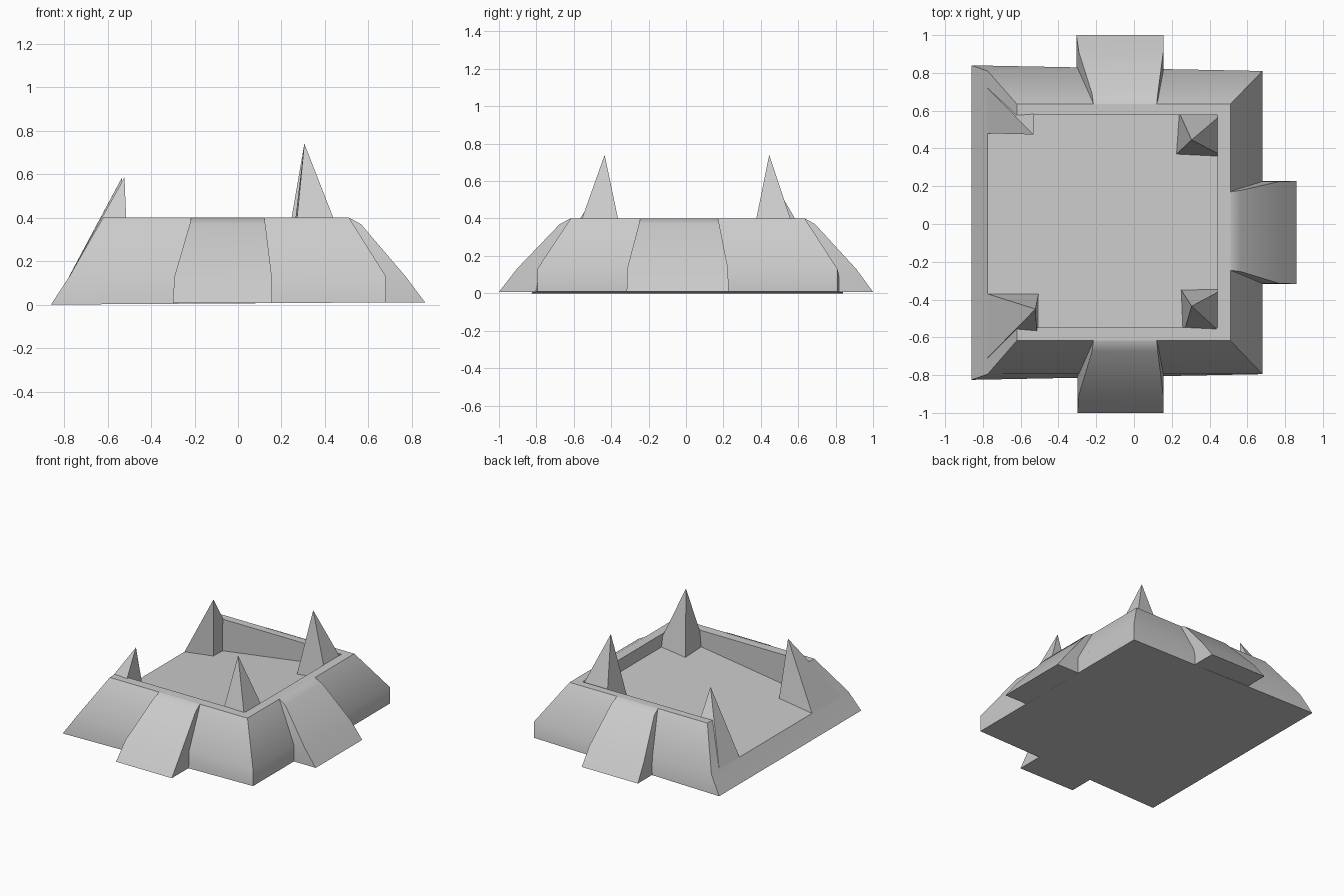
import bpy, bmesh
from math import radians

if "Cube" in bpy.data.objects:
    bpy.data.objects.remove(bpy.data.objects["Cube"])


def make(name, verts, faces, smooth=True):
    bm = bmesh.new()
    vs = [bm.verts.new(v) for v in verts]
    for f in faces:
        bm.faces.new([vs[i] for i in f])
    bmesh.ops.recalc_face_normals(bm, faces=bm.faces[:])
    mesh = bpy.data.meshes.new(name)
    bm.to_mesh(mesh)
    bm.free()
    ob = bpy.data.objects.new(name, mesh)
    bpy.context.collection.objects.link(ob)
    if smooth:
        bpy.ops.object.select_all(action='DESELECT')
        ob.select_set(True)
        bpy.context.view_layer.objects.active = ob
        bpy.ops.object.shade_smooth_by_angle(angle=radians(40))
    return ob


KNEE, TOP = 0.13, 0.40


def floor_z(x):
    """The floor rises gently from the open left edge to the right wall."""
    return KNEE + 0.144 * (x + 0.775)


# walled platform: wall cross-section (foot, knee, outer rim, inner rim, floor)
# swept around three sides, leaving the left side open
FR = floor_z(.443)
sections = [
    [(-.86, .84, 0), (-.775, .81, KNEE), (-.62, .635, TOP), (-.62, .578, TOP), (-.775, .578, KNEE)],
    [(.68, .81, .01), (.68, .81, KNEE), (.51, .635, TOP), (.443, .578, TOP), (.443, .578, FR)],
    [(.68, -.795, .01), (.68, -.795, KNEE), (.51, -.617, TOP), (.443, -.548, TOP), (.443, -.548, FR)],
    [(-.86, -.825, 0), (-.775, -.795, KNEE), (-.62, -.617, TOP), (-.62, -.548, TOP), (-.775, -.548, KNEE)],
]
faces = []
for s in range(3):
    for k in range(4):
        a = s * 5 + k
        faces.append((a, a + 1, a + 6, a + 5))
faces += [(4, 9, 14, 19), (0, 5, 10, 15),            # floor and underside
          (1, 2, 3, 4), (16, 17, 18, 19),            # wall ends
          (0, 1, 4, 19, 16, 15)]                     # open left edge
make("walled_platform", [p for s in sections for p in s], faces)


# buttresses: each level is (height, outward reach, low side, high side)
def buttress(name, inner, levels, place):
    verts = []
    for z, out, lo, hi in levels:
        for d, w in ((inner, lo), (out, lo), (out, hi), (inner, hi)):
            verts.append((*place(d, w), z))
    n = len(levels)
    fs = [(0, 1, 2, 3), tuple(range(4 * n - 4, 4 * n))]
    for i in range(n - 1):
        for k in range(4):
            a, b = i * 4 + k, i * 4 + (k + 1) % 4
            fs.append((a, b, b + 4, a + 4))
    make(name, verts, fs)


buttress("front_buttress", .57,
         [(.007, 1.0, -.30, .157), (.13, .905, -.292, .155), (.37, .675, -.222, .126), (TOP, .617, -.215, .12)],
         lambda d, w: (w, -d))
buttress("back_buttress", .60,
         [(.007, 1.0, -.305, .155), (.13, .91, -.292, .155), (.37, .69, -.222, .126), (TOP, .635, -.215, .12)],
         lambda d, w: (w, d))
buttress("right_buttress", .46,
         [(.0105, .86, -.317, .227), (.13, .77, -.315, .225), (.37, .565, -.252, .178), (TOP, .51, -.245, .17)],
         lambda d, w: (d, w))


# corner spikes standing on the floor, partly buried in the walls
def spike(name, base, apex):
    make(name, [(x, y, floor_z(x)) for x, y in base] + [apex],
         [(0, 1, 2, 3)] + [(i, (i + 1) % 4, 4) for i in range(4)], smooth=False)


spike("back_right_spike", [(.225, .37), (.473, .358), (.473, .588), (.24, .588)], (.305, .445, .74))
spike("front_right_spike", [(.25, -.35), (.473, -.345), (.473, -.588), (.26, -.588)], (.305, -.435, .74))
spike("back_left_spike", [(-.775, .48), (-.535, .475), (-.525, .72), (-.777, .72)], (-.533, .474, .585))
spike("front_left_spike", [(-.775, -.37), (-.505, -.37), (-.505, -.71), (-.777, -.71)], (-.522, -.45, .585))
